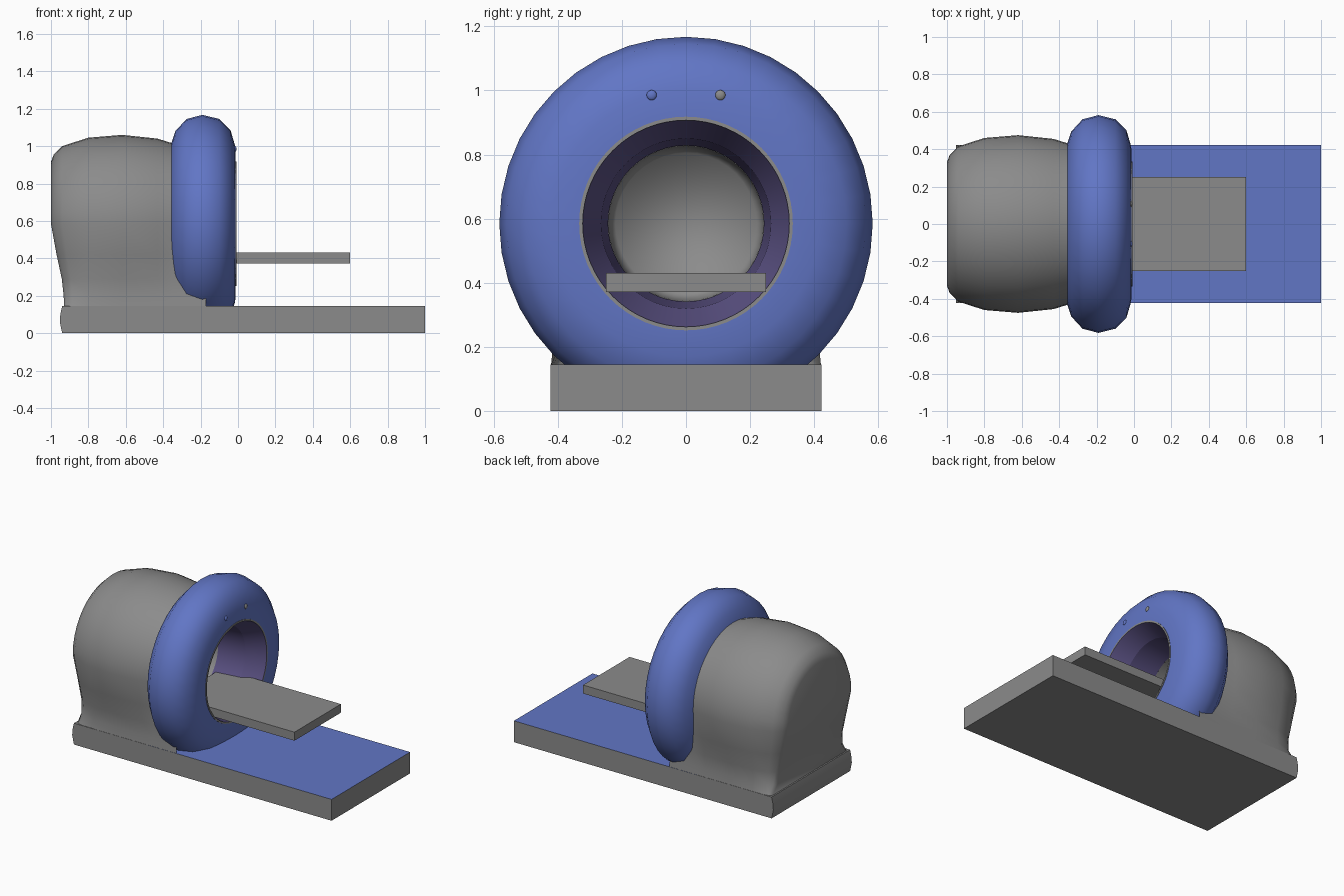
import bpy, bmesh, math

old = bpy.data.objects.get("Cube")
if old:
    bpy.data.objects.remove(old, do_unlink=True)

AXIS_Z = 0.585


def material(name, rgb):
    m = bpy.data.materials.new(name)
    m.use_nodes = True
    m.diffuse_color = (*rgb, 1)
    bsdf = next(n for n in m.node_tree.nodes if n.type == 'BSDF_PRINCIPLED')
    bsdf.inputs["Base Color"].default_value = (*rgb, 1)
    return m


GREY = material("grey", (0.26, 0.26, 0.26))
BLUE = material("blue", (0.12, 0.18, 0.56))
PURPLE = material("dark purple", (0.10, 0.08, 0.22))


def finish(name, bm, mats, angle=None, fix_normals=True):
    if fix_normals:
        bmesh.ops.recalc_face_normals(bm, faces=bm.faces)
    mesh = bpy.data.meshes.new(name)
    bm.to_mesh(mesh)
    bm.free()
    for m in mats:
        mesh.materials.append(m)
    ob = bpy.data.objects.new(name, mesh)
    bpy.context.collection.objects.link(ob)
    if angle:
        bpy.ops.object.select_all(action='DESELECT')
        ob.select_set(True)
        bpy.context.view_layer.objects.active = ob
        bpy.ops.object.shade_smooth_by_angle(angle=math.radians(angle))
    return ob


def lathe(name, profile, mat, segments=40, angle=35, inward=False, cap=False):
    """Spin (x, radius) points about the scanner axis."""
    bm = bmesh.new()
    rings = []
    for x, r in profile:
        rings.append([bm.verts.new((x, r * math.sin(a), AXIS_Z + r * math.cos(a)))
                      for a in (2 * math.pi * i / segments for i in range(segments))])
    for a, b in zip(rings, rings[1:]):
        for i in range(segments):
            j = (i + 1) % segments
            bm.faces.new((a[i], a[j], b[j], b[i]))
    if cap:
        bm.faces.new(rings[-1])
    bmesh.ops.recalc_face_normals(bm, faces=bm.faces)
    bm.faces.ensure_lookup_table()
    f = bm.faces[0]
    c = f.calc_center_median()
    outward = f.normal.y * c.y + f.normal.z * (c.z - AXIS_Z) > 0
    if outward == inward:
        bmesh.ops.reverse_faces(bm, faces=bm.faces)
    return finish(name, bm, [mat], angle, False)


def box(name, x0, x1, half_y, z0, z1, mat):
    bm = bmesh.new()
    bmesh.ops.create_cube(bm, size=1)
    for v in bm.verts:
        v.co = ((x0 + x1) / 2 + v.co.x * (x1 - x0), v.co.y * 2 * half_y,
                (z0 + z1) / 2 + v.co.z * (z1 - z0))
    return finish(name, bm, [mat])


# Floor plinth with a gently bulging rear end and a blue deck
bm = bmesh.new()
outline = [(1, 0), (1, .145), (-.38, .145), (-.94, .145), (-.95, .10), (-.953, .06), (-.94, 0)]
sides = [[bm.verts.new((x, y, z)) for x, z in outline] for y in (-.422, .422)]
for s in sides:
    bm.faces.new(s)
for i in range(len(outline)):
    j = (i + 1) % len(outline)
    bm.faces.new((sides[0][i], sides[0][j], sides[1][j], sides[1][i]))
for f in bm.faces:
    c = f.calc_center_median()
    if c.z > .144 and c.x > 0:
        f.material_index = 1
finish("base", bm, [GREY, BLUE], 30)

# Rear housing: barrel-topped sections lofted along x, legs flaring to the base
SIDE_Z = [.42, .29, .20, .14]
SHIFT = [.03, .058, .068, .07]
# x, barrel radius, leg half widths, share of rear undercut
stations = [
    (-.17, .42, (.415, .41, .415, .421), 0),
    (-.35, .43, (.42, .41, .415, .421), 0),
    (-.43, .455, (.44, .415, .415, .421), 0),
    (-.62, .475, (.455, .42, .415, .421), 0),
    (-.80, .46, (.445, .415, .415, .421), .1),
    (-.94, .415, (.40, .39, .395, .42), .8),
    (-.985, .37, (.36, .36, .375, .415), 1),
    (-1.0, .33, (.32, .325, .345, .40), 1),
]
bm = bmesh.new()
loft = []
for x, r, legs, cut in stations:
    half = [(x, r * math.sin(a), AXIS_Z + r * math.cos(a))
            for a in (math.pi / 2 * i / 10 for i in range(11))]
    half += [(x + cut * s, y, z) for y, z, s in zip(legs, SIDE_Z, SHIFT)]
    right = [bm.verts.new(p) for p in half]
    left = [bm.verts.new((p[0], -p[1], p[2])) for p in half[1:]]
    loft.append(left[::-1] + right)
for a, b in zip(loft, loft[1:]):
    for i in range(len(a) - 1):
        bm.faces.new((a[i], a[i + 1], b[i + 1], b[i]))
end, n = loft[-1], len(loft[-1])
for i in range(n // 2):
    quad = [end[i], end[i + 1], end[n - 2 - i], end[n - 1 - i]]
    bm.faces.new(list(dict.fromkeys(quad)))
finish("housing", bm, [GREY], 50)

# Large rounded ring at the mouth of the housing
lathe("gantry_ring", [(-.20, .34), (-.33, .36), (-.36, .42), (-.335, .495), (-.275, .56),
                      (-.19, .582), (-.10, .56), (-.04, .50), (-.015, .415), (-.012, .33)][::-1],
      BLUE, angle=40)

# Thin trim, stepped purple mouth and closed grey bore
lathe("mouth_trim", [(-.009, .322), (-.009, .333), (-.014, .333)], GREY, 64)
lathe("mouth_funnel", [(-.010, .324), (-.13, .265), (-.32, .243)], PURPLE, 48, 12, inward=True)
lathe("bore", [(-.32, .243), (-.80, .24), (-.90, .22)], GREY, 40, 100, inward=True, cap=True)

# Patient table
box("table", -.30, .60, .25, .372, .43, GREY)

# Indicator buttons on the ring face
for name, y, mat in (("right_button", -.107, BLUE), ("left_button", .107, GREY)):
    bm = bmesh.new()
    bmesh.ops.create_uvsphere(bm, u_segments=12, v_segments=8, radius=.016)
    for v in bm.verts:
        v.co = (v.co.x * .5 - .016, v.co.y + y, v.co.z + .985)
    finish(name, bm, [mat], 60)
